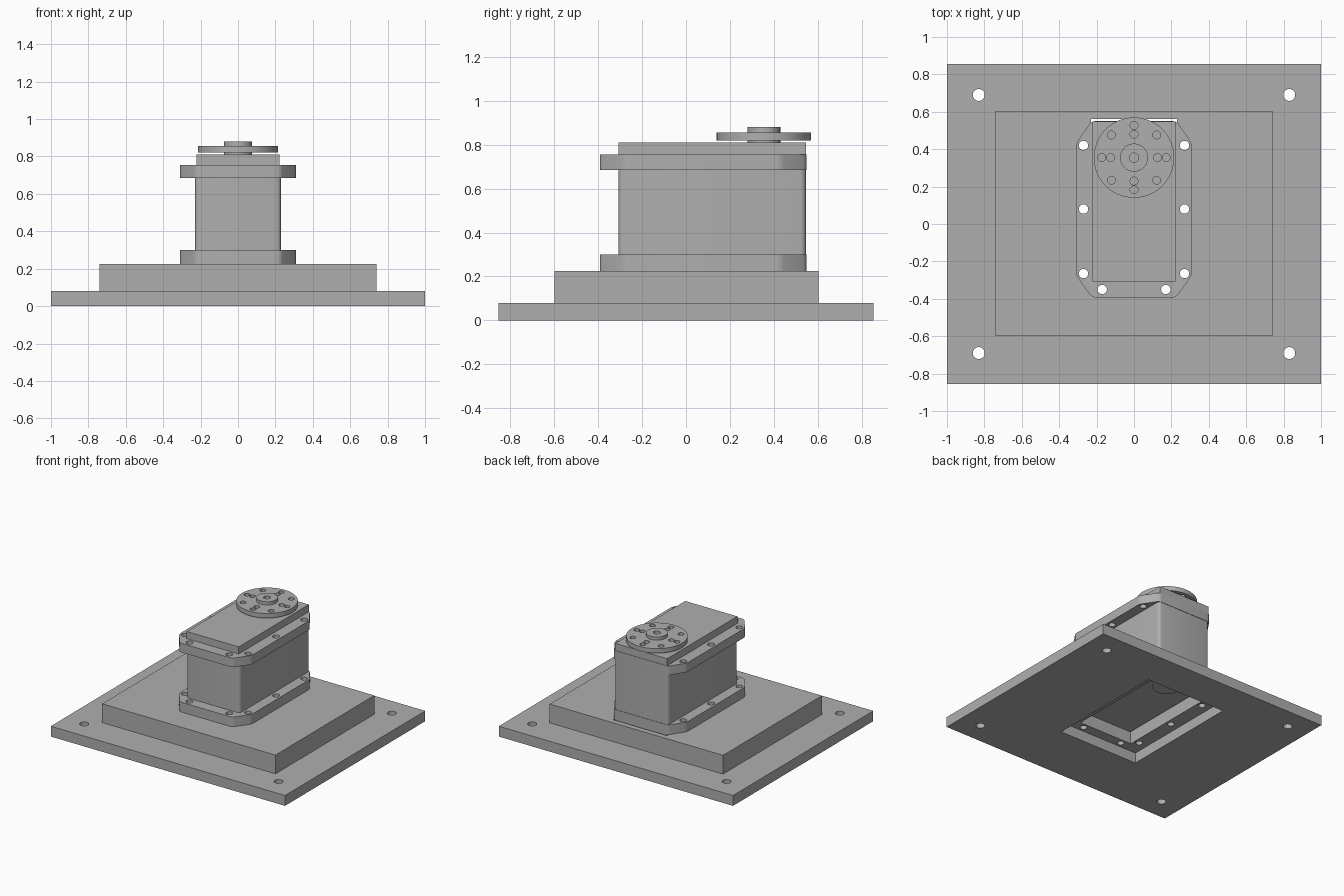
import bpy, bmesh
from math import pi, radians
from mathutils import Matrix

cube = bpy.data.objects.get("Cube")
if cube:
    bpy.data.objects.remove(cube, do_unlink=True)

grey = bpy.data.materials.new("plain_grey")
grey.use_nodes = True
GREY = (0.43, 0.43, 0.43, 1)
grey.diffuse_color = GREY
grey.node_tree.nodes["Principled BSDF"].inputs["Base Color"].default_value = GREY


def finish(name, bm):
    bmesh.ops.recalc_face_normals(bm, faces=bm.faces)
    mesh = bpy.data.meshes.new(name)
    bm.to_mesh(mesh)
    bm.free()
    mesh.materials.append(grey)
    obj = bpy.data.objects.new(name, mesh)
    bpy.context.collection.objects.link(obj)
    return obj


def prism(name, outline, z0, z1, rounding=0):
    """Extrude an outline upward and optionally round its upright edges."""
    bm = bmesh.new()
    base = bm.faces.new([bm.verts.new((x, y, z0)) for x, y in outline])
    top = bmesh.ops.extrude_face_region(bm, geom=[base])["geom"]
    for v in top:
        if isinstance(v, bmesh.types.BMVert):
            v.co.z = z1
    if rounding:
        upright = [e for e in bm.edges
                   if abs(e.verts[0].co.z - e.verts[1].co.z) > 1e-4]
        bmesh.ops.bevel(bm, geom=upright, offset=rounding, segments=4,
                        profile=0.5, affect='EDGES')
    return finish(name, bm)


def block(name, half, y0, y1, z0, z1, rounding=0):
    return prism(name, [(-half, y0), (half, y0), (half, y1), (-half, y1)],
                 z0, z1, rounding)


def cylinders(name, centres, radius, z0, z1, sides=24):
    bm = bmesh.new()
    for x, y in centres:
        bmesh.ops.create_cone(bm, cap_ends=True, segments=sides,
                              radius1=radius, radius2=radius, depth=z1 - z0,
                              matrix=Matrix.Translation((x, y, (z0 + z1) / 2)))
    return finish(name, bm)


def smooth(obj):
    bpy.ops.object.select_all(action='DESELECT')
    obj.select_set(True)
    bpy.context.view_layer.objects.active = obj
    bpy.ops.object.shade_smooth_by_angle(angle=radians(30))


def cut(obj, cutter):
    cutter.hide_render = True
    mod = obj.modifiers.new("cut", 'BOOLEAN')
    mod.operation = 'DIFFERENCE'
    mod.solver = 'EXACT'
    mod.object = cutter
    bpy.context.view_layer.objects.active = obj
    bpy.ops.object.select_all(action='DESELECT')
    obj.select_set(True)
    bpy.ops.object.modifier_apply(modifier=mod.name)
    bpy.data.objects.remove(cutter, do_unlink=True)


# Flange screw pattern shared by both flanges and the raised block
screws = [(s * x, y) for s in (-1, 1)
          for x, y in ((0.27, 0.42), (0.27, 0.08), (0.27, -0.265), (0.17, -0.35))]

# Base plate with corner holes and a clearance opening
plate = block("base_plate", 1.0, -0.855, 0.855, 0, 0.08)
cut(plate, block("plate_opening", 0.34, -0.39, 0.565, -0.1, 0.2))
corners = [(x, y) for x in (-0.83, 0.83) for y in (-0.69, 0.69)]
cut(plate, cylinders("corner_holes", corners, 0.032, -0.1, 0.2))
smooth(plate)

# Raised block with the motor pocket and screw holes
riser = block("raised_block", 0.74, -0.6, 0.605, 0.08, 0.225)
cut(riser, block("riser_opening", 0.23, -0.31, 0.562, 0, 0.4))
cut(riser, cylinders("riser_holes", screws, 0.025, 0, 0.4))
smooth(riser)

# Motor case and its end caps
smooth(block("motor_case", 0.23, -0.308, 0.547, 0.225, 0.755, 0.025))
block("top_cap", 0.222, -0.308, 0.547, 0.755, 0.81)
block("bottom_cap", 0.222, -0.305, 0.547, 0.17, 0.225)

# Mounting flanges with cut corners
half = [(0.225, -0.393), (0.31, -0.275), (0.31, 0.43), (0.228, 0.55)]
outline = half + [(-x, y) for x, y in reversed(half)]
for name, z0, z1 in (("lower_flange", 0.225, 0.3), ("upper_flange", 0.685, 0.755)):
    flange = prism(name, outline, z0, z1, 0.02)
    cut(flange, cylinders("flange_holes", screws, 0.025, z0 - 0.1, z1 + 0.1))
    smooth(flange)

# Output disc with its ring of holes
HORN = (0, 0.355)
disc = cylinders("output_disc", [HORN], 0.215, 0.82, 0.855, 64)
holes = []
for dx, dy in ((1, 0), (0, 1), (-1, 0), (0, -1)):
    holes += [(dx * r, HORN[1] + dy * r) for r in (0.125, 0.172)]
holes += [(x, HORN[1] + y) for x in (-0.121, 0.121) for y in (-0.121, 0.121)]
cut(disc, cylinders("disc_holes", holes, 0.021, 0.8, 0.9))
smooth(disc)

# Shaft, hub and lower boss
smooth(cylinders("output_shaft", [HORN], 0.075, 0.81, 0.82, 32))
hub = cylinders("output_hub", [HORN], 0.075, 0.855, 0.88, 32)
cut(hub, cylinders("hub_hole", [HORN], 0.025, 0.8, 0.95))
smooth(hub)
smooth(cylinders("lower_boss", [HORN], 0.1, 0.16, 0.17, 32))
